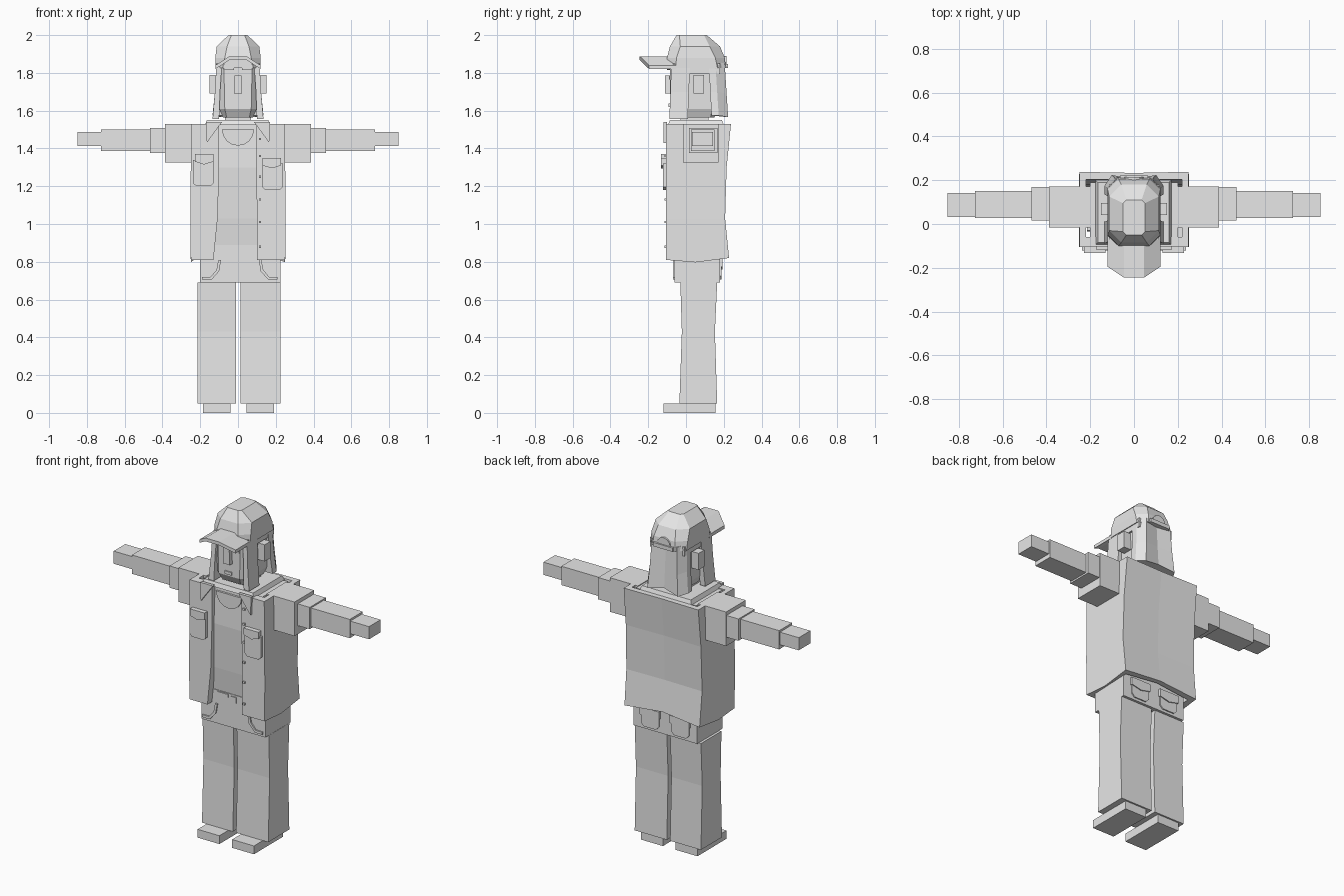
import bpy, bmesh, math

if "Cube" in bpy.data.objects:
    bpy.data.objects.remove(bpy.data.objects["Cube"])

grey = bpy.data.materials.new("plain grey")
grey.diffuse_color = (0.8, 0.8, 0.8, 1)
grey.use_nodes = True
grey.node_tree.nodes["Principled BSDF"].inputs["Base Color"].default_value = grey.diffuse_color


def finish(name, bm):
    bmesh.ops.recalc_face_normals(bm, faces=bm.faces)
    me = bpy.data.meshes.new(name)
    bm.to_mesh(me)
    bm.free()
    me.materials.append(grey)
    ob = bpy.data.objects.new(name, me)
    bpy.context.collection.objects.link(ob)
    return ob


def loft(name, rings):
    """Skin a stack of equal-sized rings and cap both ends."""
    bm = bmesh.new()
    rows = [[bm.verts.new(p) for p in r] for r in rings]
    n = len(rows[0])
    for a, b in zip(rows, rows[1:]):
        for i in range(n):
            j = (i + 1) % n
            bm.faces.new((a[i], a[j], b[j], b[i]))
    bm.faces.new(rows[0][::-1])
    bm.faces.new(rows[-1])
    return finish(name, bm)


def rect(x0, x1, y0, y1, z):
    return [(x0, y0, z), (x1, y0, z), (x1, y1, z), (x0, y1, z)]


def box(name, x0, x1, y0, y1, z0, z1):
    return loft(name, [rect(x0, x1, y0, y1, z0), rect(x0, x1, y0, y1, z1)])


def plate(name, pts, y0, y1):
    """Extrude an (x, z) outline along y."""
    return loft(name, [[(x, y, z) for x, z in pts] for y in (y0, y1)])


def side_plate(name, pts, x0, x1):
    """Extrude a (y, z) outline along x."""
    return loft(name, [[(x, y, z) for y, z in pts] for x in (x0, x1)])


def octagon(w, f, b, c, z, dz=0):
    """Chamfered rectangle, dz raises the front."""
    pts = [(-w + c, f), (w - c, f), (w, f + c), (w, b - c),
           (w - c, b), (c - w, b), (-w, b - c), (-w, f + c)]
    return [(x, y, z + (dz if y < 0 else 0)) for x, y in pts]


# Feet and legs
for side, fx, lx in (("left", (.045, .19), (.012, .226)), ("right", (-.185, -.04), (-.215, -.01))):
    box(side + "_foot", *fx, -.12, .155, 0, .05)
    loft(side + "_leg", [rect(*lx, -.035, .165, .05), rect(*lx, -.022, .153, .43),
                         rect(*lx, -.03, .165, .69)])

# Hips with waistband, belt loop and fly
box("hips", -.2, .225, -.062, .18, .69, .89)
box("belt_buckle", -.09, -.02, -.068, -.06, .865, .885)
box("fly", .0, .035, -.068, -.06, .845, .88)

# Trouser pockets
for s in (-1, 1):
    o = .01
    outer = [(.1, .81), (.11, .75), (.15, .705), (.2, .705)]
    inner = [(.2, .72), (.155, .72), (.124, .757), (.114, .81)]
    plate("front_pocket_seam", [(o + s * x, z) for x, z in outer + inner], -.07, -.06)
    pocket = [(.04, .82), (.04, .725), (.06, .705), (.14, .705), (.16, .725), (.16, .82)]
    plate("back_pocket", [(o + s * x, z) for x, z in pocket], .178, .187)
    flap = [(.035, .82), (.035, .775), (.1, .76), (.165, .775), (.165, .82)]
    plate("back_pocket_flap", [(o + s * x, z) for x, z in flap], .18, .193)

# Shirt
loft("shirt", [rect(-.2, .2, -.058, .17, .885), rect(-.2, .2, -.072, .17, 1.03),
               rect(-.2, .2, -.085, .18, 1.3), rect(-.2, .2, -.075, .19, 1.525)])
arc = [(.085 * math.cos(math.pi * (1 + i / 8)), 1.5 + .085 * math.sin(math.pi * (1 + i / 8)))
       for i in range(9)]
plate("neckline", arc, -.088, -.07)


# Open jacket as a hollow shell
def jacket_ring(zf, zm, zb, zc, gap_l, gap_r, back, half):
    f, i, bi, h = -.105, -.06, back - .035, half - .03
    return [(-gap_l, f, zf), (-half, f, zf), (-half, .05, zm), (-half, back, zb),
            (0, back - .005, zc), (half, back, zb), (half, .05, zm), (half, f, zf),
            (gap_r, f, zf), (gap_r, i, zf), (h, i, zf), (h, bi, zb), (0, bi, zc),
            (-h, bi, zb), (-h, i, zf), (-gap_l, i, zf)]


loft("jacket", [jacket_ring(.81, .797, .82, .845, .13, .1, .228, .25),
                jacket_ring(1.03, 1.03, 1.03, 1.03, .108, .1, .207, .252),
                jacket_ring(1.3, 1.3, 1.3, 1.3, .1, .098, .215, .25),
                jacket_ring(1.53, 1.53, 1.53, 1.53, .1, .098, .238, .248)])
for z in (.88, 1.01, 1.13, 1.25, 1.36, 1.45):
    box("button", .11, .122, -.113, -.104, z - .006, z + .006)

# Chest pockets
for s in (-1, 1):
    dz = 0 if s < 0 else -.02
    body = [(.13, 1.34), (.13, 1.215), (.145, 1.2), (.22, 1.2), (.237, 1.215), (.237, 1.34)]
    plate("chest_pocket", [(s * x, z + dz) for x, z in body], -.122, -.1)
    flap = [(.13, 1.37), (.13, 1.33), (.18, 1.315), (.228, 1.33), (.228, 1.37)]
    plate("chest_pocket_flap", [(s * x, z + dz) for x, z in flap], -.132, -.1)

# Collar and lapels
loft("collar", [rect(-.175, .17, -.095, .2, 1.525), rect(-.165, .16, -.085, .19, 1.55)])
for s in (-1, 1):
    plate("lapel", [(s * x, z) for x, z in ((.085, 1.54), (.17, 1.54), (.165, 1.43))], -.118, -.1)

# Arms in stepped segments
arm = [("sleeve", .2, .387, -.015, .172, 1.325, 1.53),
       ("cuff", .387, .467, .015, .168, 1.377, 1.508),
       ("forearm", .467, .725, .027, .15, 1.387, 1.5),
       ("hand", .725, .85, .032, .142, 1.412, 1.488)]
for name, x0, x1, *rest in arm:
    box("left_" + name, x0, x1, *rest)
    box("right_" + name, -x1, -x0, *rest)

# Neck and head
box("neck", -.07, .07, -.03, .12, 1.52, 1.62)
loft("head", [octagon(.08, -.06, .15, .02, 1.565), octagon(.1, -.085, .17, .03, 1.61),
              octagon(.105, -.085, .18, .03, 1.85)])
plate("nose", [(-.022, 1.69), (.022, 1.69), (.018, 1.785), (-.018, 1.785)], -.11, -.08)
box("mouth", -.027, .02, -.092, -.08, 1.62, 1.638)
for s in (-1, 1):
    plate("eyebrow", [(s * x, z) for x, z in ((.02, 1.815), (.08, 1.82), (.08, 1.842), (.02, 1.838))],
          -.1, -.08)
    plate("eye", [(s * x, z) for x, z in ((.035, 1.765), (.07, 1.765), (.07, 1.785), (.035, 1.785))],
          -.09, -.08)
    box("ear", min(s * .09, s * .15), max(s * .09, s * .15), .04, .095, 1.69, 1.79)

    # Hair locks in front of the ear and the strip above it
    def lock(y0, y1, xi, xo, z):
        return [(s * xi, y0, z), (s * xo, y0, z), (s * xo, y1, z), (s * xi, y1, z)]
    loft("front_lock", [lock(-.088, .01, .1, .135, 1.555), lock(-.083, .015, .095, .122, 1.7),
                        lock(-.078, .022, .085, .115, 1.84)])
    side_plate("hair_over_ear", [(-.07, 1.795), (.18, 1.795), (.18, 1.85), (-.07, 1.85)],
               s * .08, s * .115)

# Long hair at the back, flaring downwards
loft("back_hair", [
    [(-w, .125 + d, z), (w, .125 + d, z), (w, b - .05, z), (w * .75, b, z - .01),
     (0, b - .015, z - dip), (-w * .75, b, z - .01), (-w, b - .05, z)]
    for w, b, d, z, dip in ((.135, .223, .01, 1.575, -.01), (.122, .215, .003, 1.7, 0),
                            (.113, .205, -.005, 1.86, 0))])

# Cap crown
loft("cap_crown", [octagon(.12, -.1, .212, .045, 1.825), octagon(.12, -.1, .205, .05, 1.88),
                   octagon(.113, -.085, .18, .055, 1.94), octagon(.05, -.05, .11, .015, 2.0)])

# Arched brim
brim_x = [(-.12, 1.82), (-.045, 1.868), (.045, 1.868), (.12, 1.82)]


def brim_ring(y_side, y_mid, lift):
    row = [(x, y_mid if abs(x) < .1 else y_side, z + lift) for x, z in brim_x]
    return row + [(x, y, z + .02) for x, y, z in reversed(row)]


loft("cap_brim", [brim_ring(-.05, -.07, 0), brim_ring(-.11, -.13, 0), brim_ring(-.195, -.245, 0)])

# Strap and arched opening on the back of the cap
arch = [(.045 * math.cos(math.pi * i / 6), 1.845 + .045 * math.sin(math.pi * i / 6)) for i in range(7)]
plate("cap_opening", arch, .2, .214)
box("cap_strap", -.065, .065, .195, .222, 1.825, 1.848)
